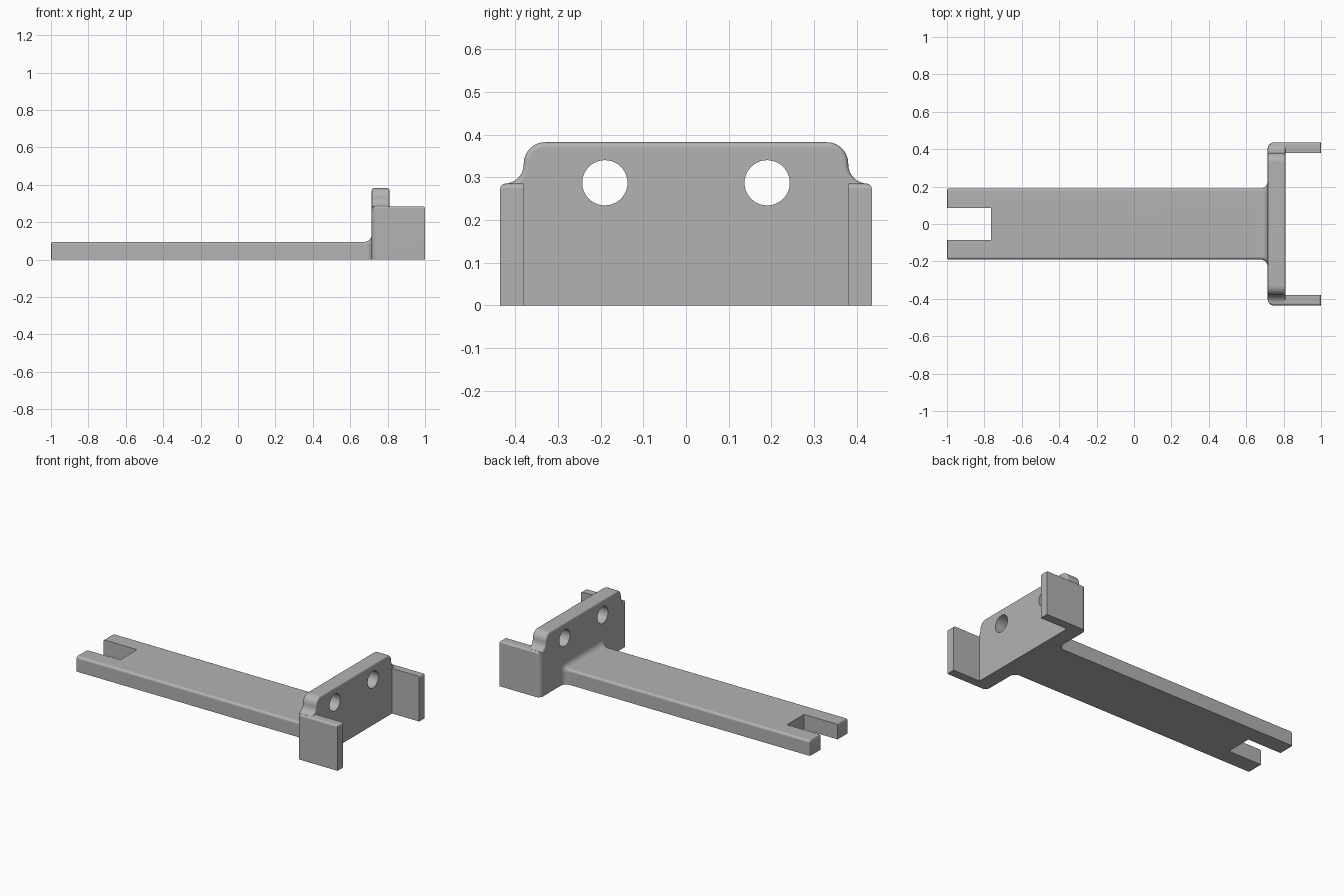
import bpy, bmesh
from math import sin, cos, pi, radians
from mathutils import Vector

cube = bpy.data.objects.get("Cube")
if cube:
    bpy.data.objects.remove(cube, do_unlink=True)

grey = bpy.data.materials.new("matte_grey")
grey.use_nodes = True
COLOUR = (0.45, 0.45, 0.45, 1)
grey.diffuse_color = COLOUR
grey.node_tree.nodes["Principled BSDF"].inputs["Base Color"].default_value = COLOUR

# Main dimensions
PLATE_BACK, PLATE_FRONT = 0.715, 0.81
HALF, INNER = 0.435, 0.38
WING_H, PLATE_H = 0.285, 0.382
ARM_W, ARM_H, FILLET = 0.19, 0.095, 0.04
EDGE = 0.012


def arc(cx, cy, r, start, end, n=8):
    steps = [radians(start + (end - start) * i / n) for i in range(n + 1)]
    return [(cx + r * cos(a), cy + r * sin(a)) for a in steps]


def finish(bm, name):
    bmesh.ops.recalc_face_normals(bm, faces=bm.faces)
    mesh = bpy.data.meshes.new(name)
    bm.to_mesh(mesh)
    bm.free()
    mesh.materials.append(grey)
    ob = bpy.data.objects.new(name, mesh)
    bpy.context.collection.objects.link(ob)
    return ob


def prism(name, outline, axis, low, high, rounded=None):
    """Extrude an outline along x or z, rounding the edges chosen by a rule."""
    def place(a, b):
        return (low, a, b) if axis == "x" else (a, b, low)
    bm = bmesh.new()
    face = bm.faces.new([bm.verts.new(place(*p)) for p in outline])
    new = bmesh.ops.extrude_face_region(bm, geom=[face])["geom"]
    shift = Vector((high - low, 0, 0) if axis == "x" else (0, 0, high - low))
    bmesh.ops.translate(bm, vec=shift, verts=[v for v in new if isinstance(v, bmesh.types.BMVert)])
    if rounded:
        bmesh.ops.bevel(bm, geom=[e for e in bm.edges if rounded(e)], offset=EDGE,
                        segments=4, profile=0.5, affect="EDGES", clamp_overlap=True)
    return finish(bm, name)


def combine(ob, other, operation):
    bpy.context.view_layer.objects.active = ob
    mod = ob.modifiers.new("combine", "BOOLEAN")
    mod.operation, mod.solver, mod.object = operation, "EXACT", other
    bpy.ops.object.modifier_apply(modifier=mod.name)
    bpy.data.objects.remove(other, do_unlink=True)


def smooth(ob):
    bpy.ops.object.select_all(action="DESELECT")
    ob.select_set(True)
    bpy.context.view_layer.objects.active = ob
    bpy.ops.object.shade_smooth_by_angle(angle=radians(30))
    mod = ob.modifiers.new("weighted_normals", "WEIGHTED_NORMAL")
    mod.keep_sharp = True


# Back plate: stepped shoulders with a concave and a convex round
shoulder = arc(0.425, 0.33, 0.045, 270, 180) + arc(0.33, 0.332, 0.05, 0, 90)
half = [(0.38, 0), (0.38, 0.25), (0.425, 0.25)] + shoulder
outline = half + [(-y, z) for y, z in reversed(half)]


def along_plate_rim(e):
    a, b = (v.co for v in e.verts)
    return abs(a.x - b.x) < 1e-4 and min(a.z, b.z) > WING_H - 0.001


plate = prism("bracket", outline, "x", PLATE_BACK, PLATE_FRONT, along_plate_rim)

# Rounded rear corners shared by the plate and the side wings
R = 0.03
corner = arc(PLATE_BACK + R, HALF - R, R, 180, 90)
rear = [(x, -y) for x, y in reversed(corner)] + corner
combine(plate, prism("corner_trim", [(1, -HALF)] + rear + [(1, HALF)], "z", -0.1, 0.6), "INTERSECT")

# Side wings: one U-shaped wall, open towards +x
u_shape = [(1, -HALF)] + rear + [(1, HALF), (1, INNER), (PLATE_FRONT, INNER),
                                 (PLATE_FRONT, -INNER), (1, -INNER)]


def wing_edge(e):
    a, b = (v.co for v in e.verts)
    if min(a.z, b.z) > WING_H - 0.001:
        return max(abs(a.y), abs(b.y)) > HALF - R - 0.001 and min(abs(a.y), abs(b.y)) > INNER + 0.01 \
            or abs(a.x - b.x) < 1e-4
    return False


combine(plate, prism("side_wings", u_shape, "z", 0, WING_H, wing_edge), "UNION")

# Two round mounting holes
for side in (-1, 1):
    circle = arc(side * 0.19, 0.287, 0.053, 0, 360, 40)[:-1]
    combine(plate, prism("hole_cutter", circle, "x", 0.6, 0.9), "DIFFERENCE")
smooth(plate)

# Arm: lofted sections that flare into the plate
sections = [(-1, -0.008), (-0.997, -0.003), (-0.99, 0)]
sections += [(PLATE_BACK - FILLET * (1 - sin(t)), FILLET * (1 - cos(t)))
             for t in (pi / 2 * i / 8 for i in range(9))]
bm = bmesh.new()
rings = []
for x, grow in sections:
    w, h, r = ARM_W + grow, ARM_H + grow, 0.015 + grow
    side = [(w, 0)] + arc(w - r, h - r, r, 0, 90, 5)
    ring = side + [(-y, z) for y, z in reversed(side)]
    rings.append([bm.verts.new((x, y, z)) for y, z in ring])
for a, b in zip(rings, rings[1:]):
    for i in range(len(a)):
        j = (i + 1) % len(a)
        bm.faces.new((a[i], a[j], b[j], b[i]))
bm.faces.new(rings[0])
bm.faces.new(rings[-1])
arm = finish(bm, "arm")

# Open slot in the free end of the arm
slot = [(-1.1, -0.085), (-0.765, -0.085), (-0.765, 0.085), (-1.1, 0.085)]
combine(arm, prism("slot_cutter", slot, "z", -0.1, 0.3), "DIFFERENCE")
smooth(arm)
